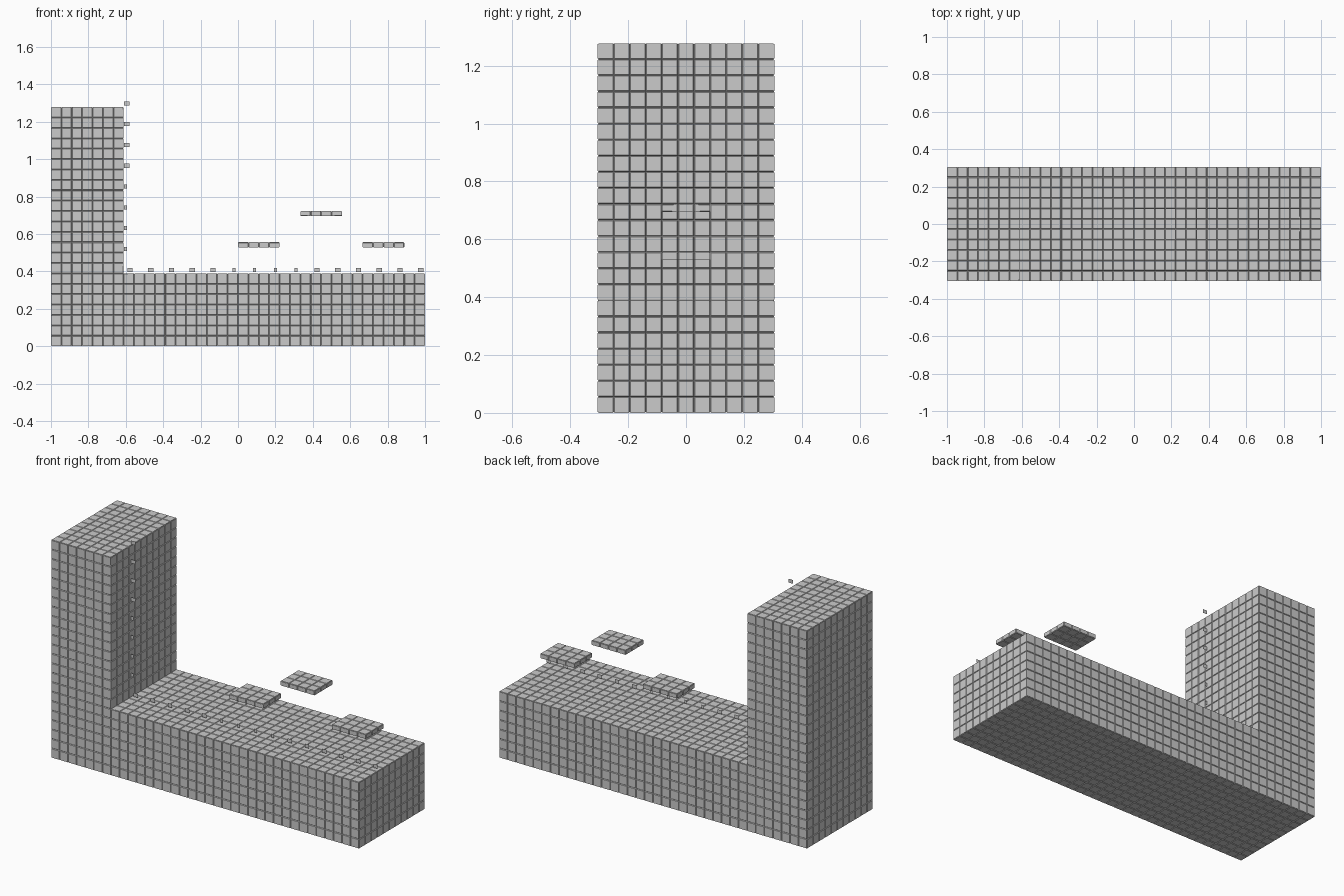
import bpy, bmesh

if "Cube" in bpy.data.objects:
    bpy.data.objects.remove(bpy.data.objects["Cube"])

U = 1 / 18            # tile size
GROOVE = 0.004        # chamfer around every tile


def finish(name, bm):
    mesh = bpy.data.meshes.new(name)
    bm.to_mesh(mesh)
    bm.free()
    ob = bpy.data.objects.new(name, mesh)
    bpy.context.collection.objects.link(ob)
    return ob


def tiled(name, cells, size, origin):
    """Skin a set of grid cells with chamfered tiles."""
    cells = set(cells)
    bm = bmesh.new()
    verts = {}

    def vert(key):
        if key not in verts:
            verts[key] = bm.verts.new([o + k * s for o, k, s in zip(origin, key, size)])
        return verts[key]

    for c in cells:
        for ax in range(3):
            for d in (0, 1):
                n = list(c)
                n[ax] += 2 * d - 1
                if tuple(n) in cells:
                    continue
                a, b = (ax + 1) % 3, (ax + 2) % 3
                ring = []
                for i, j in ((0, 0), (1, 0), (1, 1), (0, 1)):
                    k = list(c)
                    k[ax] += d
                    k[a] += i
                    k[b] += j
                    ring.append(vert(tuple(k)))
                bm.faces.new(ring if d else ring[::-1])
    # inset each tile, then sink the shared grid lines to form grooves
    bm.normal_update()
    corners = list(bm.verts)
    sink = [(v, v.normal.copy()) for v in corners]
    bmesh.ops.inset_individual(bm, faces=bm.faces[:], thickness=GROOVE, depth=0)
    for v, n in sink:
        v.co -= n * GROOVE
    return finish(name, bm)


# L-shaped ground with tall wall
ground = [(x, y, z) for x in range(36) for y in range(11)
          for z in range(23 if x < 7 else 7)]
tiled("ground_and_wall", ground, (U, U, U), (-1, -5.5 * U, 0))

# Floating half-height platforms
slab = [(x, y, 0) for x in range(4) for y in range(3)]
for i, (x, top) in enumerate(((0, 10), (6, 13), (12, 10))):
    tiled(f"platform_{i + 1}", slab, (U, U, U / 2),
          (x * U, -1.5 * U, (top - 0.5) * U))

# Small flat marker plates along the floor and up the wall
bm = bmesh.new()


def plate(x0, x1, z0, z1, y=-0.122):
    bm.faces.new([bm.verts.new(p) for p in
                  ((x0, y, z0), (x1, y, z0), (x1, y, z1), (x0, y, z1))])


for i in range(15):
    cx = -0.578 + i * 2 * U
    w = 0.008 if 5 <= i <= 8 else 0.014
    plate(cx - w, cx + w, 0.397, 0.419)
for i in range(8):
    cz = 0.52 + i * 2 * U
    plate(-0.609, -0.594 if i < 4 else -0.581, cz - 0.011, cz + 0.011)
finish("marker_plates", bm)
